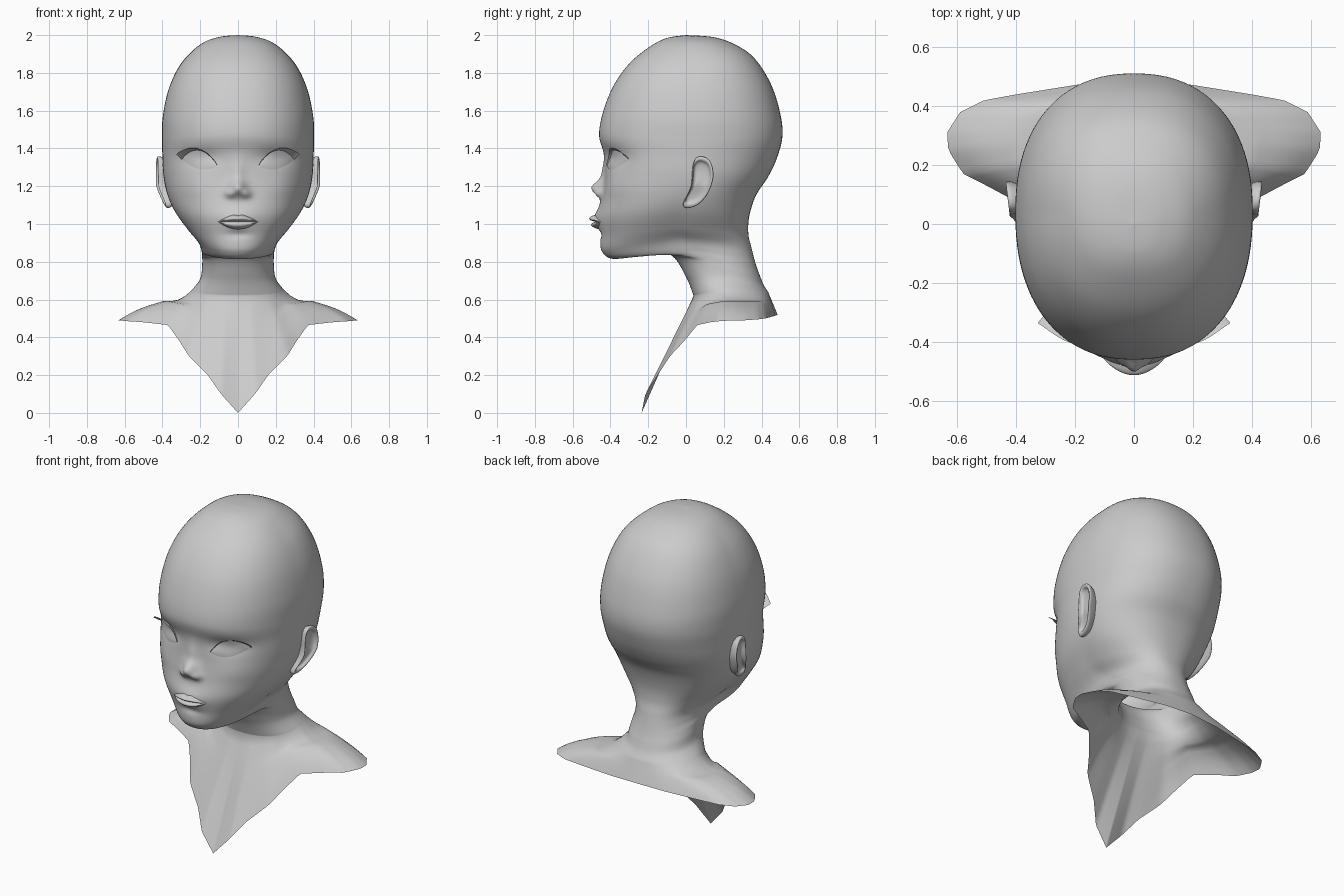
import bpy, bmesh, math
from mathutils import Vector
from mathutils.bvhtree import BVHTree

if "Cube" in bpy.data.objects:
    bpy.data.objects.remove(bpy.data.objects["Cube"])

grey = bpy.data.materials.new("plain grey")
grey.diffuse_color = (0.6, 0.6, 0.6, 1)
grey.use_nodes = True
grey.node_tree.nodes["Principled BSDF"].inputs["Base Color"].default_value = grey.diffuse_color


def finish(name, bm):
    me = bpy.data.meshes.new(name)
    bm.to_mesh(me)
    bm.free()
    me.materials.append(grey)
    for p in me.polygons:
        p.use_smooth = True
    ob = bpy.data.objects.new(name, me)
    bpy.context.collection.objects.link(ob)
    return ob


def spline(rows, t):
    """Catmull-Rom through rows, t in 0..len-1"""
    i = min(int(t), len(rows) - 2)
    f = t - i
    a, b, c, d = (rows[max(0, min(len(rows) - 1, i + k))] for k in (-1, 0, 1, 2))
    return [0.5 * (2 * q + (r - p) * f + (2 * p - 5 * q + 4 * r - s) * f * f
                   + (3 * q - p - 3 * r + s) * f ** 3) for p, q, r, s in zip(a, b, c, d)]


def grid(name, fn, ns, nt, flip=False):
    """Surface patch from fn(s, t), both 0..1"""
    bm = bmesh.new()
    v = [[bm.verts.new(fn(i / ns, j / nt)) for j in range(nt + 1)] for i in range(ns + 1)]
    for i in range(ns):
        for j in range(nt):
            q = [v[i][j], v[i + 1][j], v[i + 1][j + 1], v[i][j + 1]]
            bm.faces.new(q[::-1] if flip else q)
    bmesh.ops.remove_doubles(bm, verts=bm.verts, dist=1e-5)
    return finish(name, bm)


# Head and neck stations: front y,z | side x,y,z | back y,z
RINGS = [
    (0.00, 2.00, 0.00, 0.00, 2.00, 0.00, 2.00),
    (-0.10, 1.985, 0.10, 0.02, 1.99, 0.14, 1.99),
    (-0.19, 1.94, 0.20, 0.03, 1.95, 0.25, 1.955),
    (-0.30, 1.85, 0.30, 0.04, 1.85, 0.36, 1.88),
    (-0.385, 1.73, 0.365, 0.04, 1.72, 0.45, 1.74),
    (-0.44, 1.59, 0.398, 0.04, 1.57, 0.50, 1.58),
    (-0.46, 1.47, 0.403, 0.04, 1.45, 0.51, 1.46),
    (-0.435, 1.37, 0.40, 0.03, 1.36, 0.48, 1.345),
    (-0.43, 1.27, 0.395, 0.02, 1.26, 0.435, 1.25),
    (-0.445, 1.15, 0.375, 0.0, 1.16, 0.37, 1.15),
    (-0.465, 1.04, 0.335, -0.03, 1.07, 0.335, 1.04),
    (-0.455, 0.94, 0.27, -0.05, 0.98, 0.33, 0.95),
    (-0.445, 0.855, 0.215, -0.02, 0.92, 0.345, 0.88),
    (-0.38, 0.815, 0.195, 0.05, 0.87, 0.36, 0.82),
    (-0.22, 0.84, 0.19, 0.12, 0.83, 0.375, 0.77),
    (-0.08, 0.835, 0.19, 0.17, 0.78, 0.39, 0.73),
    (0.00, 0.72, 0.20, 0.20, 0.71, 0.41, 0.68),
    (0.04, 0.62, 0.245, 0.23, 0.65, 0.435, 0.64)]

# Open lower edge: chest point, shoulder, back
EDGE = [(0, -0.235, 0), (0.09, -0.215, 0.1), (0.16, -0.15, 0.2), (0.26, -0.085, 0.3),
        (0.31, -0.01, 0.38), (0.37, 0.06, 0.465), (0.5, 0.13, 0.48), (0.58, 0.17, 0.485),
        (0.63, 0.25, 0.49), (0.635, 0.31, 0.49), (0.59, 0.38, 0.495), (0.51, 0.42, 0.5),
        (0.4, 0.44, 0.505), (0.18, 0.475, 0.515), (0, 0.485, 0.52)]

# Face relief: x, z, width, height, y offset (mirrored when x > 0)
BUMPS = [(0, 1.19, 0.042, 0.042, -0.06), (0, 1.27, 0.035, 0.06, -0.015),
         (0.045, 1.16, 0.025, 0.022, -0.025), (0.2, 1.35, 0.1, 0.045, 0.022),
         (0, 1.03, 0.09, 0.05, -0.02), (0, 0.945, 0.06, 0.02, 0.01),
         (0.25, 1.2, 0.1, 0.08, -0.012)]


def relief(x, z):
    return sum(a * math.exp(-((abs(x) - bx) / sx) ** 2 - ((z - bz) / sz) ** 2)
               for bx, bz, sx, sz, a in BUMPS)


def ring_point(r, a):
    yf, zf, w, ys, zs, yb, zb = r
    c, s = math.cos(a), abs(math.sin(a))
    k = abs(c) ** 0.88
    ye, ze = (yf, zf) if c > 0 else (yb, zb)
    x, y, z = w * s ** 0.88, ys + (ye - ys) * k, zs + (ze - zs) * k
    if y < -0.15 and z > 0.84:
        y += relief(x, z) * min(1, (-0.15 - y) / 0.1)
    return Vector((x, y, z))


def bust_point(t, a):
    last = len(RINGS) - 1
    if t <= last:
        return ring_point(spline(RINGS, t), a)
    t -= last
    p = 14 * a / math.pi
    i = min(int(p), 13)
    e = Vector(EDGE[i]).lerp(Vector(EDGE[i + 1]), p - i)
    q = ring_point(RINGS[-1], a).lerp(e, t)
    q.z += math.sin(a) ** 2 * (0.018 * math.sin(math.pi * t ** 2)
                               - 0.02 * math.sin(math.pi * min(1, t * 2.5)))
    return q


# Bust: one skin from crown to shoulders, finer towards the face
N, SUB = 56, 10
angles = [math.pi * (k / N) ** 1.4 for k in range(N + 1)]
bm = bmesh.new()
rows = []
for i in range(len(RINGS) * SUB + 1):
    half = [bust_point(i / SUB, a) for a in angles]
    full = half + [Vector((-p.x, p.y, p.z)) for p in half[-2:0:-1]]
    rows.append([bm.verts.new(p) for p in full])
for u, v in zip(rows, rows[1:]):
    for k in range(2 * N):
        m = (k + 1) % (2 * N)
        bm.faces.new((u[k], v[k], v[m], u[m]))
bmesh.ops.remove_doubles(bm, verts=bm.verts, dist=1e-5)
bmesh.ops.recalc_face_normals(bm, faces=bm.faces)
tree = BVHTree.FromBMesh(bm)
finish("head_neck_and_shoulders", bm)


def skin(x, z):
    return tree.ray_cast(Vector((x, -2, z)), Vector((0, 1, 0)))[0].y


# Lips
def lip(upper):
    def fn(s, t):
        s = 2 * s - 1
        if upper:
            z0 = 1.012
            z1 = z0 + 0.04 * (1 - abs(s) ** 1.6) - 0.007 * math.exp(-(s / 0.14) ** 2)
        else:
            z0, z1 = 1.012 - 0.04 * (1 - s * s), 1.012
        x, z = 0.105 * s, z0 + (z1 - z0) * t
        b = 0.028 * max(0, math.sin(math.pi * t)) ** 0.8 * (1 - s * s) ** 0.7
        return x, skin(x, z) - b, z
    return fn


grid("upper_lip", lip(True), 28, 8)
grid("lower_lip", lip(False), 28, 8)


# Eyes and lashes
def lids(s):
    h = max(0, math.sin(math.pi * s))
    line = 1.308 + 0.035 * s
    return 0.11 + 0.185 * s, line - 0.035 * h ** 0.8, line + 0.065 * h ** 0.8


def eye(sign):
    def fn(s, t):
        x, lo, up = lids(s)
        z = lo + (up - lo) * t
        return sign * x, skin(x, z) - 0.003 - 0.01 * math.sin(math.pi * s) * math.sin(math.pi * t), z
    return fn


def lash(sign):
    def fn(s, t):
        x, lo, up = lids(s)
        y = skin(x, up) + 0.004
        return (sign * (x + 0.032 * s * s * t), y - (0.012 + 0.026 * s) * t,
                up - 0.004 + (0.008 + 0.022 * s * s) * t)
    return fn


# Ears: outline in y,z swept from the root over the rim into the bowl
EAR = [(0.035, 1.3), (0.05, 1.345), (0.085, 1.358), (0.13, 1.33), (0.145, 1.25), (0.115, 1.16),
       (0.06, 1.1), (0.0, 1.085), (-0.015, 1.11), (0.015, 1.17), (0.03, 1.23)]
SWEEP = [(0.78, -0.07), (0.96, -0.025), (1.0, -0.008), (0.96, 0.0), (0.85, -0.002),
         (0.74, -0.018), (0.4, -0.026), (0.0, -0.024)]
LOOP = EAR[-1:] + EAR + EAR[:2]


def ear(sign):
    def fn(s, t):
        y, z = spline(LOOP, 1 + s * len(EAR))
        k, d = spline(SWEEP, t * (len(SWEEP) - 1))
        y, z = 0.065 + (y - 0.065) * k, 1.225 + (z - 1.225) * k
        x = 0.43 + 0.12 * (y - 0.1) - 0.35 * max(0, 1.2 - z) + d
        return sign * x, y, z
    return fn


for side, sign in (("left", 1), ("right", -1)):
    grid(side + "_eye", eye(sign), 24, 10, sign < 0)
    grid(side + "_eyelash", lash(sign), 24, 2, sign < 0)
    grid(side + "_ear", ear(sign), 44, 21, sign > 0)
